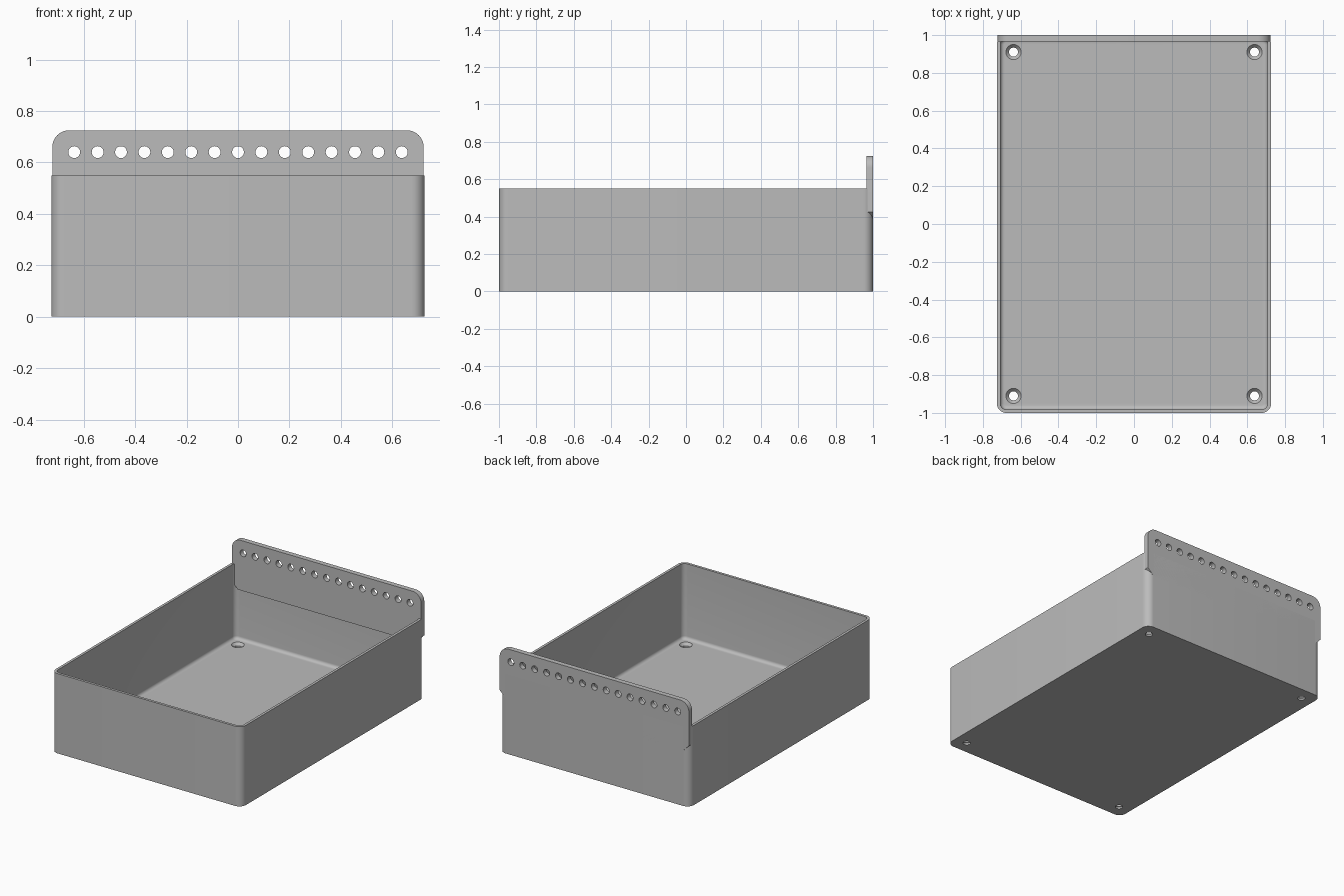
import bpy, bmesh
from math import cos, sin, pi, radians
from mathutils import Matrix, Vector

if "Cube" in bpy.data.objects:
    bpy.data.objects.remove(bpy.data.objects["Cube"], do_unlink=True)

grey = bpy.data.materials.new("plain grey")
grey.use_nodes = True
grey.diffuse_color = (0.5, 0.5, 0.5, 1)
grey.node_tree.nodes["Principled BSDF"].inputs["Base Color"].default_value = (0.5, 0.5, 0.5, 1)

HALF_X, HALF_Y, HEIGHT = 0.726, 1.0, 0.55
WALL, FLOOR, CORNER, FILLET = 0.018, 0.03, 0.05, 0.022


def make_object(name, bm):
    bmesh.ops.recalc_face_normals(bm, faces=bm.faces)
    mesh = bpy.data.meshes.new(name)
    bm.to_mesh(mesh)
    bm.free()
    mesh.materials.append(grey)
    obj = bpy.data.objects.new(name, mesh)
    bpy.context.collection.objects.link(obj)
    return obj


def arc(cx, cy, r, start, steps=10):
    angles = [start + pi / 2 * i / steps for i in range(steps + 1)]
    return [(cx + r * cos(a), cy + r * sin(a)) for a in angles]


def rounded_ring(bm, inset, z):
    """Rounded rectangle of vertices, drawn in from the outer wall."""
    r = CORNER - inset
    x, y = HALF_X - CORNER, HALF_Y - CORNER
    points = []
    for i, (sx, sy) in enumerate([(1, 1), (-1, 1), (-1, -1), (1, -1)]):
        points += arc(sx * x, sy * y, r, i * pi / 2)
    return [bm.verts.new((px, py, z)) for px, py in points]


def drill(obj, holes, turn=Matrix()):
    """Cut cones or cylinders given as (centre, radius1, radius2, depth)."""
    for group in holes:
        bm = bmesh.new()
        for centre, r1, r2, depth in group:
            bmesh.ops.create_cone(bm, cap_ends=True, segments=32, radius1=r1, radius2=r2,
                                  depth=depth, matrix=Matrix.Translation(centre) @ turn)
        cutter = make_object("hole_cutter", bm)
        cutter.hide_render = True
        mod = obj.modifiers.new("holes", 'BOOLEAN')
        mod.operation, mod.solver, mod.object = 'DIFFERENCE', 'EXACT', cutter
        bpy.context.view_layer.objects.active = obj
        bpy.ops.object.modifier_apply(modifier=mod.name)
        bpy.data.objects.remove(cutter, do_unlink=True)


def smooth(obj):
    bpy.ops.object.select_all(action='DESELECT')
    obj.select_set(True)
    bpy.context.view_layer.objects.active = obj
    bpy.ops.object.shade_smooth_by_angle(angle=radians(30))


# Open tray: outer wall, rim, inner wall and filleted floor
bm = bmesh.new()
profile = [(0, 0), (0, HEIGHT), (WALL, HEIGHT)]
for i in range(7):
    a = pi / 2 * i / 6
    profile.append((WALL + FILLET * (1 - cos(a)), FLOOR + FILLET * (1 - sin(a))))
rings = [rounded_ring(bm, inset, z) for inset, z in profile]
for low, high in zip(rings, rings[1:]):
    for i in range(len(low)):
        j = (i + 1) % len(low)
        bm.faces.new((low[i], low[j], high[j], high[i]))
bm.faces.new(rings[0])
bm.faces.new(rings[-1])
tray = make_object("tray", bm)

# Countersunk screw holes in the floor corners
spots = [(sx * 0.638, sy * 0.91) for sx in (-1, 1) for sy in (-1, 1)]
drill(tray, [
    [(Vector((x, y, 0.02)), 0.024, 0.024, 0.1) for x, y in spots],
    [(Vector((x, y, 0.022)), 0.022, 0.044, 0.024) for x, y in spots],
])
smooth(tray)

# Hanging panel: rounded on top, bevelled at its lower corners
bm = bmesh.new()
side, top, bottom, bevel, radius = 0.722, 0.725, 0.38, 0.045, 0.065
outline = [(-side, bottom + bevel), (bevel - side, bottom),
           (side - bevel, bottom), (side, bottom + bevel)]
outline += arc(side - radius, top - radius, radius, 0)
outline += arc(radius - side, top - radius, radius, pi / 2)
face = bm.faces.new([bm.verts.new((x, HALF_Y, z)) for x, z in outline])
back = bmesh.ops.extrude_face_region(bm, geom=[face])["geom"]
bmesh.ops.translate(bm, vec=(0, -0.035, 0),
                    verts=[v for v in back if isinstance(v, bmesh.types.BMVert)])
panel = make_object("hanging_panel", bm)

# Row of peg holes
drill(panel, [[(Vector((0.091 * i, 0.98, 0.64)), 0.023, 0.023, 0.2) for i in range(-7, 8)]],
      Matrix.Rotation(pi / 2, 4, 'X'))
smooth(panel)
